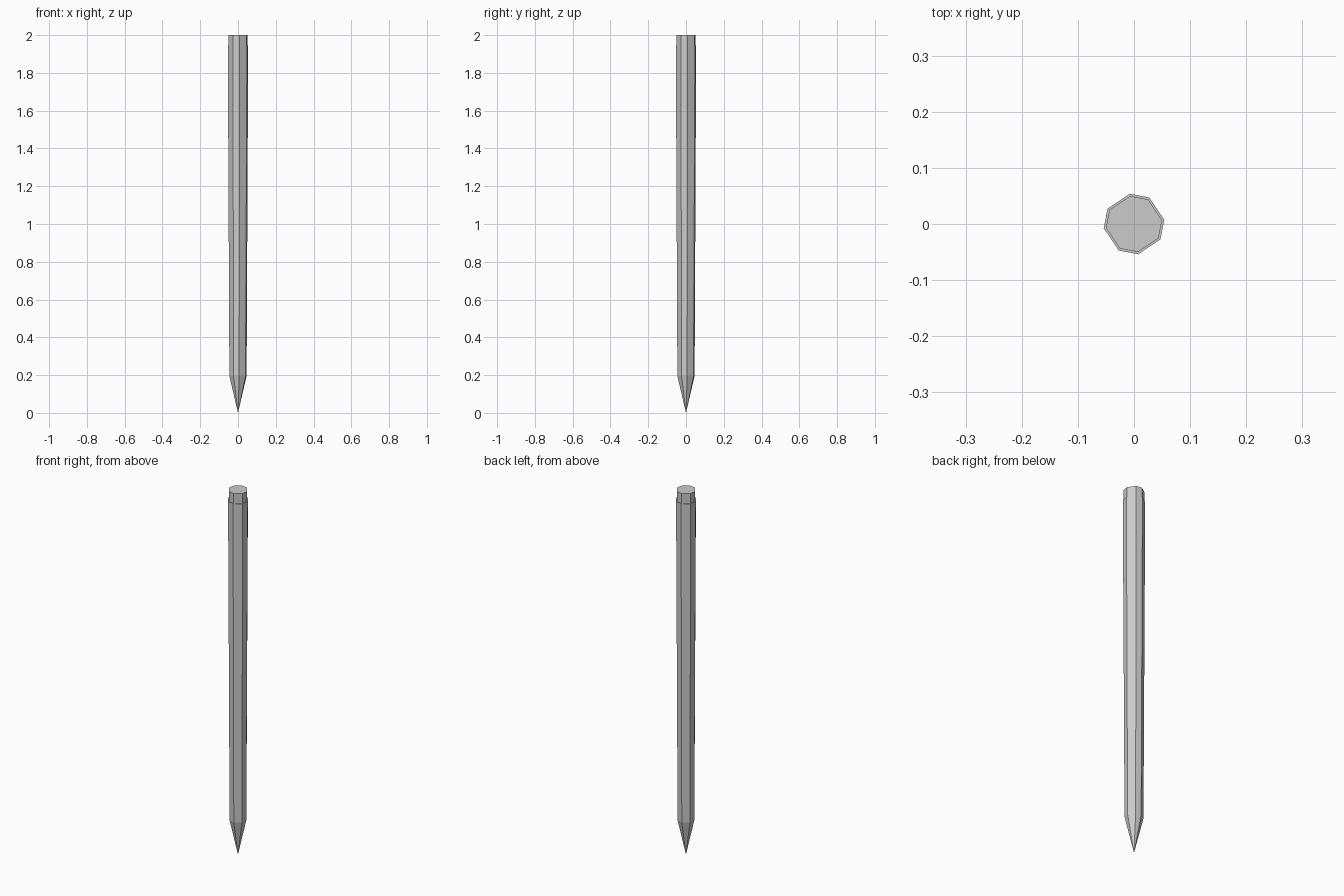
import bpy, bmesh
from math import cos, sin, radians

if "Cube" in bpy.data.objects:
    bpy.data.objects.remove(bpy.data.objects["Cube"])

# eight-sided section: a square with cut corners, slightly turned
ANGLES = [8 + 90 * q + s for q in range(4) for s in (0, 52)]


def loft(name, rings, tip=None):
    """Stack octagonal rings (radius, z), closing the bottom with a point or a face."""
    bm = bmesh.new()
    loops = [[bm.verts.new((r * cos(radians(a)), r * sin(radians(a)), z))
              for a in ANGLES] for r, z in rings]
    n = len(ANGLES)
    for lo, hi in zip(loops, loops[1:]):
        for i in range(n):
            j = (i + 1) % n
            bm.faces.new((lo[i], lo[j], hi[j], hi[i]))
    bm.faces.new(loops[-1])
    if tip is None:
        bm.faces.new(loops[0][::-1])
    else:
        point = bm.verts.new((0, 0, tip))
        for i in range(n):
            bm.faces.new((point, loops[0][(i + 1) % n], loops[0][i]))
    bmesh.ops.recalc_face_normals(bm, faces=bm.faces)
    mesh = bpy.data.meshes.new(name)
    bm.to_mesh(mesh)
    bm.free()
    obj = bpy.data.objects.new(name, mesh)
    bpy.context.collection.objects.link(obj)
    return obj


# tapered shaft with sharpened point, ledge and narrower top end
loft("stake", [(0.046, 0.195), (0.0545, 1.945), (0.0505, 1.945), (0.0505, 2.0)], tip=0.0)
